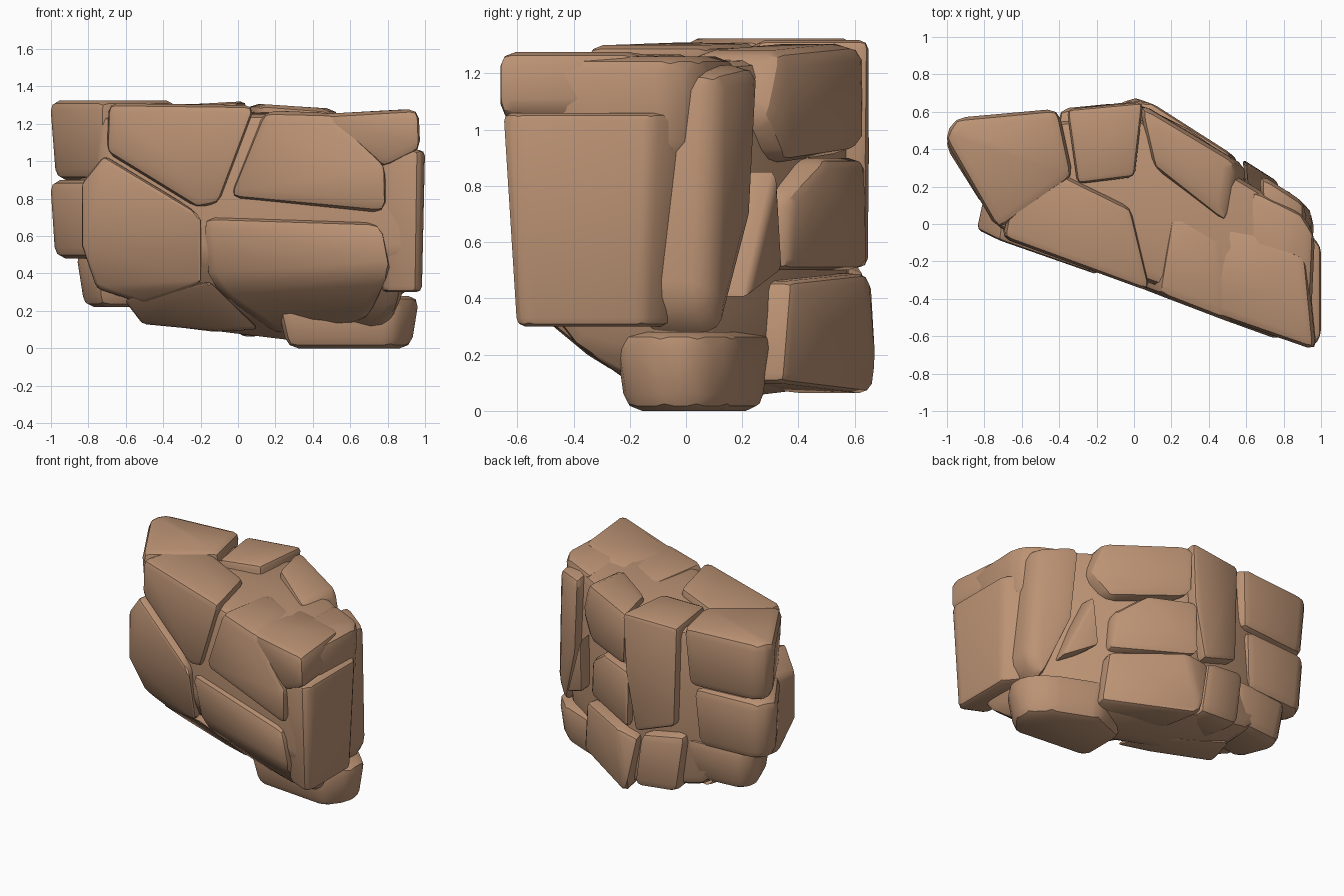
import bpy
import bmesh
import math
import random
from mathutils import Vector

random.seed(4)

default_cube = bpy.data.objects.get("Cube")
if default_cube:
    bpy.data.objects.remove(default_cube, do_unlink=True)

# One warm stone colour for the whole boulder
STONE = (0.5, 0.29, 0.175, 1.0)
stone = bpy.data.materials.new("warm_brown_stone")
stone.use_nodes = True
stone.diffuse_color = STONE
shader = stone.node_tree.nodes["Principled BSDF"]
shader.inputs["Base Color"].default_value = STONE
shader.inputs["Roughness"].default_value = 0.9


def front_y(x, z):
    """Slanted front cliff that curves under near the ground."""
    undercut = max(0.0, 0.45 - z)
    return -0.335 - 0.357 * x + 1.3 * undercut ** 1.3


def back_y(x, z):
    """Back cliff: nearly straight on one half, slanted on the other."""
    return min(0.65 + 0.08 * x, 0.69 - 0.64 * x)


def chunk(name, points, rounding=0.06):
    """Convex stone chunk with worn, rounded edges."""
    bm = bmesh.new()
    for point in points:
        bm.verts.new(point)
    bmesh.ops.convex_hull(bm, input=list(bm.verts))
    loose = [v for v in bm.verts if not v.link_faces]
    bmesh.ops.delete(bm, geom=loose, context='VERTS')
    bmesh.ops.dissolve_limit(bm, angle_limit=math.radians(6),
                             verts=list(bm.verts), edges=list(bm.edges))
    bmesh.ops.recalc_face_normals(bm, faces=list(bm.faces))
    sharp = [e for e in bm.edges if e.calc_face_angle(0) > math.radians(18)]
    bmesh.ops.bevel(bm, geom=sharp, offset=rounding, segments=2, profile=0.5,
                    affect='EDGES', clamp_overlap=True)
    mesh = bpy.data.meshes.new(name)
    bm.to_mesh(mesh)
    bm.free()
    mesh.materials.append(stone)
    obj = bpy.data.objects.new(name, mesh)
    bpy.context.collection.objects.link(obj)
    bpy.ops.object.select_all(action='DESELECT')
    obj.select_set(True)
    bpy.context.view_layer.objects.active = obj
    bpy.ops.object.shade_smooth_by_angle(angle=math.radians(32))
    return obj


def cliff_slab(name, outline, surface, depth, proud=0.0, rounding=0.06):
    """Slab whose (x, z) outline lies on a cliff and runs into the core."""
    inward = 1 if surface is front_y else -1
    middle = sum(x for x, z in outline) / len(outline)
    points = []
    for x, z in outline:
        y = surface(x, z) - inward * (proud + random.uniform(-0.012, 0.012))
        points.append(Vector((x, y, z)))
        points.append(Vector((middle + (x - middle) * 0.75, y + inward * depth, z)))
    chunk(name, points, rounding)


def plan_block(name, plan, low, high, foot=0.9, rounding=0.06):
    """Block from a plan outline, drawn in towards its foot."""
    centre = sum((Vector(p) for p in plan), Vector((0, 0))) / len(plan)
    points = []
    for p in plan:
        base = centre.lerp(Vector(p), foot)
        points.append((base.x, base.y, low))
        points.append((p[0], p[1], high))
    chunk(name, points, rounding)


# Solid core that shows in the cracks between the chunks
core = []
for x, z in [(-.72, 1.25), (.9, 1.25), (-.74, .5), (.92, .5),
             (-.6, .27), (.86, .22), (-.45, .13), (.75, .08)]:
    core.append((x, front_y(x, z) + 0.05, z))
for x, z in [(-.92, 1.25), (0, 1.27), (.9, 1.23), (-.85, .5), (.05, .3),
             (.9, .4), (-.5, .2), (0, .09), (.8, .1)]:
    core.append((x, back_y(x, z) - 0.07, z))
core.append((.3, .1, .03))
chunk("core_rock", core, 0.07)

# Front cliff
cliff_slab("front_upper_left_slab",
           [(-.71, 1.05), (-.7, 1.31), (.1, 1.3), (-.1, .77), (-.22, .75)],
           front_y, 0.45)
cliff_slab("front_upper_right_slab",
           [(.13, 1.27), (.5, 1.26), (.8, .98), (.8, .72), (-.06, .8)],
           front_y, 0.45)
cliff_slab("front_top_corner",
           [(.38, 1.25), (.97, 1.28), (.98, 1.06), (.78, .96)],
           front_y, 0.5, rounding=0.05)
cliff_slab("front_lower_left_slab",
           [(-.84, .88), (-.72, 1.03), (-.19, .71), (-.19, .34),
            (-.5, .24), (-.76, .32), (-.84, .55)],
           front_y, 0.3, rounding=0.08)
cliff_slab("front_lower_right_slab",
           [(-.21, .71), (.78, .68), (.84, .4), (.72, .15), (.2, .07), (-.18, .33)],
           front_y, 0.35, rounding=0.09)
cliff_slab("front_underside_slab",
           [(-.62, .26), (-.15, .36), (.12, .1), (-.1, .09), (-.52, .13)],
           front_y, 0.25)

# Right end
plan_block("right_end_block",
           [(.76, -.57), (.96, -.66), (1, -.6), (1, -.12), (.9, 0), (.7, -.1)],
           .3, 1.06, foot=0.85)
plan_block("right_top_shoulder",
           [(.6, -.4), (.95, -.5), (.97, -.05), (.9, .06), (.62, .2)],
           .9, 1.26)

# Back cliff
cliff_slab("back_right_column",
           [(.66, 1.24), (.92, 1.2), (.96, .4), (.86, .25), (.7, .7)],
           back_y, 0.3)
cliff_slab("back_thin_wedge", [(.6, .86), (.78, .4), (.58, .5)],
           back_y, 0.2, proud=0.02, rounding=0.02)
cliff_slab("back_upper_block",
           [(.02, 1.31), (.54, 1.28), (.62, 1.05), (.5, .88), (.04, .92)],
           back_y, 0.35)
cliff_slab("back_middle_block",
           [(0, .9), (.3, .9), (.48, .76), (.5, .5), (0, .5)],
           back_y, 0.3)
cliff_slab("back_lower_block",
           [(-.08, .46), (.1, .49), (.52, .46), (.56, .1), (0, .06)],
           back_y, 0.3, proud=0.02)
cliff_slab("back_centre_column",
           [(-.36, 1.3), (.05, 1.32), (.03, .9), (-.05, .5), (-.34, .6)],
           back_y, 0.4)
cliff_slab("back_centre_foot",
           [(-.42, .55), (-.08, .5), (-.02, .1), (-.36, .13)],
           back_y, 0.3)

# Left end
plan_block("left_top_block",
           [(-1.02, .46), (-.96, .57), (-.4, .62), (-.32, .25), (-.73, -.04)],
           .9, 1.325)
plan_block("left_middle_block",
           [(-1.02, .43), (-.95, .56), (-.45, .59), (-.5, .1), (-.8, .08)],
           .48, .9)
plan_block("left_lower_block",
           [(-.88, .4), (-.82, .54), (-.38, .58), (-.4, .15), (-.76, .1)],
           .22, .52, foot=0.8)

# Foot under the right end
plan_block("right_foot",
           [(.2, -.2), (.85, -.26), (.97, -.1), (.97, .05), (.84, .18), (.5, .32), (.2, .2)],
           0, .28, foot=0.86)
